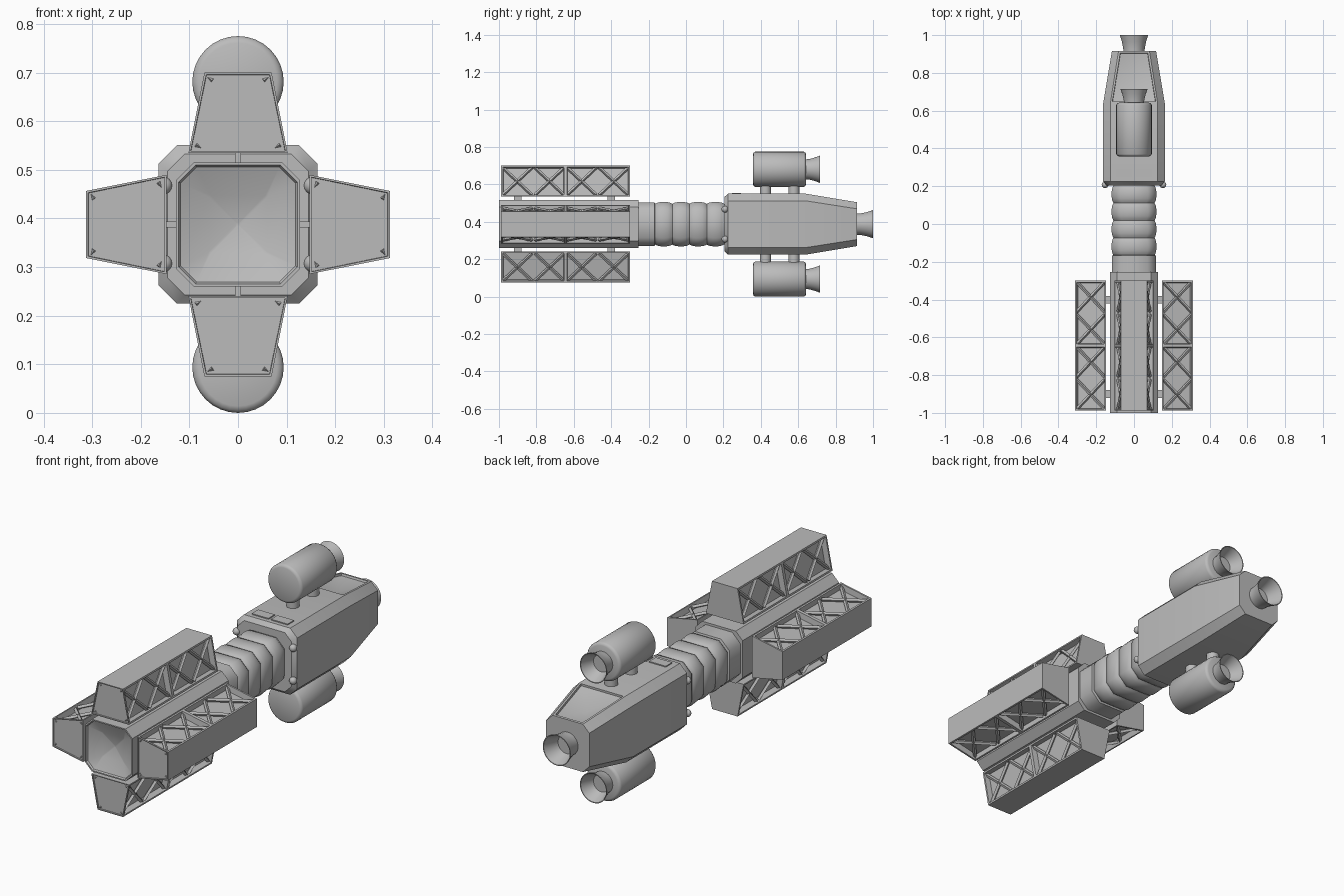
import bpy, bmesh, math
from mathutils import Matrix, Vector

cube = bpy.data.objects.get("Cube")
if cube:
    bpy.data.objects.remove(cube, do_unlink=True)

AXIS = 0.3875  # height of the ship's long axis
CENTRE = Matrix.Translation((0, 0, AXIS))

grey = bpy.data.materials.new("hull_grey")
grey.use_nodes = True
grey.diffuse_color = (0.5, 0.5, 0.5, 1)
grey.node_tree.nodes["Principled BSDF"].inputs["Base Color"].default_value = (0.5, 0.5, 0.5, 1)


def finish(bm, name, matrix=CENTRE, angle=50):
    bmesh.ops.recalc_face_normals(bm, faces=bm.faces)
    bm.transform(matrix)
    mesh = bpy.data.meshes.new(name)
    bm.to_mesh(mesh)
    bm.free()
    mesh.materials.append(grey)
    obj = bpy.data.objects.new(name, mesh)
    bpy.context.collection.objects.link(obj)
    bpy.ops.object.select_all(action='DESELECT')
    obj.select_set(True)
    bpy.context.view_layer.objects.active = obj
    bpy.ops.object.shade_smooth_by_angle(angle=math.radians(angle))
    return obj


def skin(bm, rings):
    """Join successive rings of points and cap both ends."""
    loops = [[bm.verts.new(p) for p in ring] for ring in rings]
    n = len(loops[0])
    for a, b in zip(loops, loops[1:]):
        for i in range(n):
            j = (i + 1) % n
            bm.faces.new((a[i], a[j], b[j], b[i]))
    bm.faces.new(loops[0])
    bm.faces.new(loops[-1])
    bmesh.ops.recalc_face_normals(bm, faces=bm.faces)


def octagon(y, h, c):
    pts = [(h, h - c), (h - c, h), (c - h, h), (-h, h - c),
           (-h, c - h), (c - h, -h), (h - c, -h), (h, c - h)]
    return [(x, y, z) for x, z in pts]


def loft(sections):
    bm = bmesh.new()
    skin(bm, [octagon(*s) for s in sections])
    return bm


def lathe(profile, name, matrix, sides=32):
    bm = bmesh.new()
    turn = [2 * math.pi * i / sides for i in range(sides)]
    skin(bm, [[(r * math.cos(t), y, r * math.sin(t)) for t in turn] for y, r in profile])
    return finish(bm, name, matrix, 40)


def box(name, centre, size, matrix=CENTRE):
    bm = bmesh.new()
    bmesh.ops.create_cube(bm, size=1)
    bm.transform(Matrix.Translation(centre) @ Matrix.Diagonal((*size, 1)))
    return finish(bm, name, matrix)


def beam(bm, p, q, radius):
    """Square bar between two points."""
    d = q - p
    m = Matrix.Translation((p + q) / 2) @ d.to_track_quat('Z', 'Y').to_matrix().to_4x4()
    bmesh.ops.create_cone(bm, cap_ends=True, segments=4, radius1=radius,
                          radius2=radius, depth=d.length, matrix=m)


# Forward spine with a funnel-shaped recess in its nose
finish(loft([(-0.95, 0.004, 0.001), (-0.965, 0.06, 0.004), (-0.992, 0.118, 0.033),
             (-1.0, 0.122, 0.035), (-1.0, 0.128, 0.037), (-0.255, 0.128, 0.037)]),
       "forward_spine", angle=30)

# Ribbed neck
ribs, start, pitch, steps = 4, -0.165, 0.092, 8
neck = [(-0.27, 0.117, 0.045), (start - 0.003, 0.117, 0.045)]
for i in range(ribs * steps + 1):
    bulge = abs(math.sin(math.pi * i / steps)) ** 0.6
    neck.append((start + pitch * i / steps, 0.109 + 0.01 * bulge, 0.045))
neck.append((0.24, 0.109, 0.045))
finish(loft(neck), "ribbed_neck")

# Rear hull, with a sunken pyramid panel on top of the tapering tail
hull = loft([(0.205, 0.145, 0.035), (0.225, 0.163, 0.038),
             (0.64, 0.163, 0.038), (0.915, 0.117, 0.035)])
panel = [f for f in hull.faces if f.normal.z > 0.9 and f.calc_center_median().y > 0.6]
bmesh.ops.inset_region(hull, faces=panel, thickness=0.014)
bmesh.ops.inset_region(hull, faces=panel, thickness=0.002, depth=-0.01)
peak = bmesh.ops.poke(hull, faces=panel)["verts"]
bmesh.ops.translate(hull, verts=peak, vec=(0, 0, -0.035))
finish(hull, "rear_hull", angle=40)

# Small hatch plates near the front of the hull roof
for side, x in (("right", -0.052), ("left", 0.052)):
    box("hatch_" + side, (x, 0.27, 0.164), (0.09, 0.05, 0.008))

# Round thruster knobs on the hull shoulders
for x in (-0.153, 0.153):
    for z in (-0.08, 0.08):
        bm = bmesh.new()
        bmesh.ops.create_uvsphere(bm, u_segments=16, v_segments=8, radius=0.018)
        finish(bm, "thruster_knob", CENTRE @ Matrix.Translation((x, 0.208, z)))

# Main nozzle, hollow
lathe([(0.9, 0.056), (0.93, 0.057), (0.965, 0.064), (1.0, 0.075), (1.0, 0.071),
       (0.965, 0.058), (0.925, 0.045), (0.925, 0.001)], "main_nozzle", CENTRE)

# Upper and lower engines on twin struts
for label, sign in (("upper", 1), ("lower", -1)):
    place = Matrix.Translation((0, 0, AXIS + sign * 0.2935))
    lathe([(0.358, 0.001), (0.358, 0.08), (0.362, 0.089), (0.37, 0.094), (0.63, 0.094),
           (0.638, 0.089), (0.642, 0.08), (0.642, 0.001)], label + "_engine", place)
    lathe([(0.63, 0.052), (0.66, 0.055), (0.69, 0.063), (0.716, 0.073), (0.716, 0.069),
           (0.69, 0.058), (0.655, 0.042), (0.655, 0.001)], label + "_nozzle", place)
    for y in (0.425, 0.577):
        bm = bmesh.new()
        bmesh.ops.create_cone(bm, cap_ends=True, segments=16, radius1=0.03,
                              radius2=0.03, depth=0.1)
        finish(bm, label + "_engine_strut", CENTRE @ Matrix.Translation((0, y, sign * 0.19)))

# Four trapezoid pods around the spine with trussed flanks
FRONT, BACK = -0.988, -0.3
INNER, OUTER = (0.102, 0.147), (0.069, 0.313)
MID = (FRONT + BACK) / 2


def flank_point(side, y, t, sink):
    """Point on a slanted pod flank, pushed inward by sink."""
    across = Vector((INNER[0], 0, INNER[1])).lerp(Vector((OUTER[0], 0, OUTER[1])), t)
    return Vector((side * (across.x - sink), y, across.z))


for k, label in enumerate(("upper", "left", "lower", "right")):
    place = CENTRE @ Matrix.Rotation(k * math.pi / 2, 4, 'Y')
    outline = [INNER, OUTER, (-OUTER[0], OUTER[1]), (-INNER[0], INNER[1])]
    bm = bmesh.new()
    skin(bm, [[(x, y, z) for x, z in outline] for y in (FRONT, MID, BACK)])
    flanks = [f for f in bm.faces if abs(f.normal.x) > 0.8]
    nose = [f for f in bm.faces if f.normal.y < -0.9]
    bmesh.ops.inset_individual(bm, faces=flanks, thickness=0.012)
    bmesh.ops.inset_individual(bm, faces=flanks, thickness=0.004, depth=-0.028)
    bmesh.ops.inset_individual(bm, faces=nose, thickness=0.006)
    bmesh.ops.inset_individual(bm, faces=nose, thickness=0.001, depth=-0.006)
    finish(bm, label + "_pod", place, 30)

    # Crossed bars inside the sunken flanks
    truss = bmesh.new()
    quarter = (BACK - FRONT) / 4
    for side in (-1, 1):
        for cell in range(4):
            y0 = FRONT + quarter * cell + 0.008
            y1 = y0 + quarter - 0.016
            for a, b in ((0.06, 0.94), (0.94, 0.06)):
                beam(truss, flank_point(side, y0, a, 0.016),
                     flank_point(side, y1, b, 0.016), 0.009)
    finish(truss, label + "_pod_truss", place, 30)

    # Short pins tying the pod to the spine
    for y in (-0.9, -0.4):
        box(label + "_pod_pin", (0, y, 0.138), (0.012, 0.04, 0.03), place)
